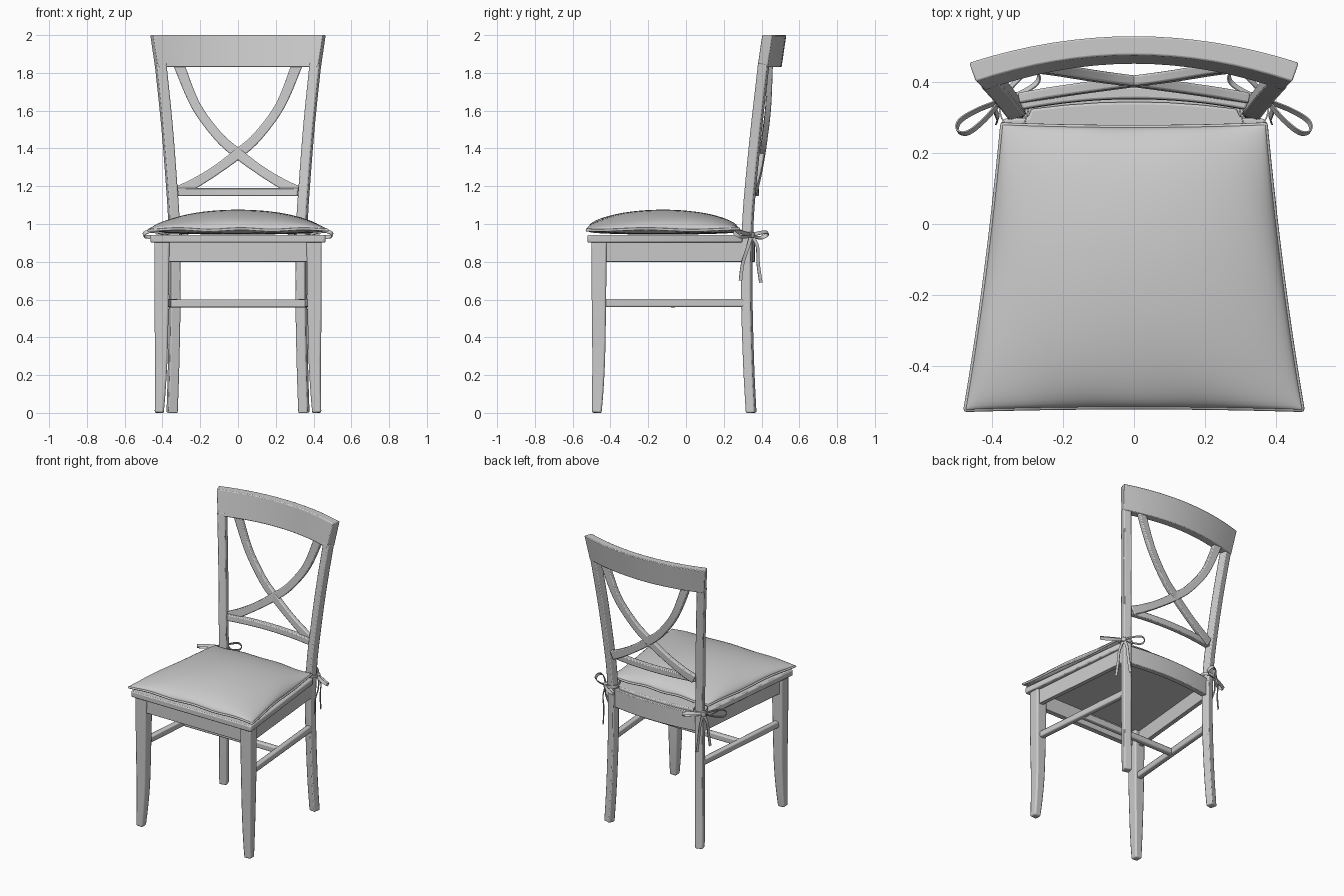
import bpy, bmesh, math
from mathutils import Vector

if "Cube" in bpy.data.objects:
    bpy.data.objects.remove(bpy.data.objects["Cube"])


def make(name, verts, faces, bevel=0.0, mirror=False, angle=40):
    """Mesh object from verts/faces, with optional bevel and x mirror."""
    me = bpy.data.meshes.new(name)
    me.from_pydata([tuple(v) for v in verts], [], faces)
    bm = bmesh.new()
    bm.from_mesh(me)
    bmesh.ops.recalc_face_normals(bm, faces=bm.faces)
    bm.to_mesh(me)
    bm.free()
    ob = bpy.data.objects.new(name, me)
    bpy.context.collection.objects.link(ob)
    bpy.ops.object.select_all(action='DESELECT')
    ob.select_set(True)
    bpy.context.view_layer.objects.active = ob
    bpy.ops.object.shade_smooth_by_angle(angle=math.radians(angle))
    if bevel:
        b = ob.modifiers.new("bevel", 'BEVEL')
        b.width, b.segments, b.limit_method = bevel, 2, 'ANGLE'
        b.angle_limit = math.radians(40)
    if mirror:
        m = ob.modifiers.new("mirror", 'MIRROR')
        m.use_mirror_merge = False
    return ob


def spline(keys, n):
    """Catmull-Rom through tuples of any length."""
    k = [keys[0]] + list(keys) + [keys[-1]]
    out = []
    for i in range(1, len(k) - 2):
        for s in range(n):
            t = s / n
            out.append([0.5 * (2 * b + (c - a) * t + (2 * a - 5 * b + 4 * c - d) * t * t
                               + (3 * b - a - 3 * c + d) * t ** 3)
                        for a, b, c, d in zip(k[i - 1], k[i], k[i + 1], k[i + 2])])
    return out + [list(keys[-1])]


def loft(name, rings, **kw):
    """Skin closed rings of equal length and cap both ends."""
    m = len(rings[0])
    faces = [(i * m + j, i * m + (j + 1) % m, (i + 1) * m + (j + 1) % m, (i + 1) * m + j)
             for i in range(len(rings) - 1) for j in range(m)]
    last = (len(rings) - 1) * m
    faces += [tuple(range(m)), tuple(range(last, last + m))]
    return make(name, [v for r in rings for v in r], faces, **kw)


def sweep(name, keys, up, n=5, **kw):
    """Rectangular bar along (x, y, z, width, height) keys; height follows up."""
    p = spline(keys, n)
    up = Vector(up)
    rings = []
    for i, q in enumerate(p):
        t = Vector(p[min(i + 1, len(p) - 1)][:3]) - Vector(p[max(i - 1, 0)][:3])
        s = t.cross(up).normalized()
        h = s.cross(t).normalized()
        c, s, h = Vector(q[:3]), s * q[3] / 2, h * q[4] / 2
        rings.append([c - s - h, c + s - h, c + s + h, c - s + h])
    return loft(name, rings, **kw)


def prism(name, outline, z0, z1, **kw):
    return loft(name, [[Vector((x, y, z)) for x, y in outline] for z in (z0, z1)], **kw)


def bowed_rail(name, half, y_mid, sag, thick, z0, z1, **kw):
    """Cross rail bowed backwards; pairs give bottom and top values."""
    rings = []
    for i in range(17):
        u = i / 8 - 1
        r = []
        for k, z in ((0, z0), (1, z1)):
            back = y_mid[k] - sag * u * u
            row = [Vector((u * half[k], back, z)),
                   Vector((u * (half[k] - thick * 0.35), back - thick, z))]
            r += row if k == 0 else row[::-1]
        rings.append(r)
    return loft(name, rings, **kw)


# Front legs, tapering with a slight sabre curve
sweep("front_leg", [(.403, -.460, .91, .080, .080), (.405, -.461, .60, .076, .076),
                    (.406, -.462, .30, .066, .068), (.411, -.467, .12, .056, .060),
                    (.417, -.472, 0, .048, .050)], (0, 1, 0), bevel=.009, mirror=True)

# Rear legs continuing up into the back posts, turned to follow the curved back
sweep("rear_leg_post", [(.349, .345, 0, .052, .048), (.341, .332, .25, .053, .050),
                        (.335, .322, .60, .054, .052), (.335, .323, .85, .054, .052),
                        (.340, .329, 1.03, .053, .052), (.351, .342, 1.2, .052, .052),
                        (.376, .374, 1.52, .053, .052), (.410, .412, 1.85, .054, .052)],
      (math.sin(.27), math.cos(.27), 0), bevel=.007, mirror=True)

# Back rest rails
bowed_rail("top_rail", (.441, .466), (.506, .531), .075, .054, 1.83, 2.0, bevel=.005)
bowed_rail("lower_back_rail", (.325, .327), (.386, .388), .030, .034, 1.148, 1.19, bevel=.006)

# Crossed curved slats
for sx, side in ((1, "a"), (-1, "b")):
    keys = [(-.315, .445, 1.85, .058, .030), (-.225, .436, 1.63, .050, .030),
            (-.105, .417, 1.465, .050, .030), (0, .403, 1.372, .054, .030),
            (.12, .387, 1.283, .050, .030), (.23, .371, 1.215, .054, .030),
            (.315, .356, 1.172, .060, .030)]
    sweep("cross_slat_" + side, [(k[0] * sx,) + k[1:] for k in keys], (0, 1, 0), bevel=.006)

# Seat board, with a bowed tongue between the posts
right = [(.455, -.522), (.464, -.512), (.376, .285), (.366, .298), (.30, .300), (.29, .325)]
arc = [(.29 * u, .345 - .02 * u * u) for u in (.66, .33, 0, -.33, -.66)]
prism("seat", right + arc + [(-x, y) for x, y in reversed(right)], .902, .943, bevel=.007)

# Aprons under the seat
prism("front_apron", [(-.39, -.485), (.39, -.485), (.39, -.450), (-.39, -.450)], .80, .91,
      bevel=.003)
prism("side_apron", [(.428, -.45), (.357, .31), (.327, .31), (.398, -.45)], .80, .91,
      bevel=.003, mirror=True)
bowed_rail("back_apron", (.325, .325), (.366, .366), .030, .036, .80, .925, bevel=.004)

# Stretchers forming an H
sweep("side_stretcher", [(.403, -.45, .582, .036, .044), (.338, .32, .582, .036, .044)],
      (0, 0, 1), n=1, bevel=.008, mirror=True)
sweep("cross_stretcher", [(-.37, -.07, .58, .036, .042), (.37, -.07, .58, .036, .042)],
      (0, 0, 1), n=1, bevel=.008)


# Padded cushion: domed top, nearly flat underside, corners pulled outwards
def cushion_point(u, v, up):
    f = max((1 - u * u) * (1 - v * v), 0)
    x = u * (.423 - .052 * v) * (1 - .018 * (1 - v * v))
    y = -.122 + v * .402 * (1 - .018 * (1 - u * u))
    ripple = .004 * math.sin(9 * u + 5 * v) * max(abs(u), abs(v)) ** 8
    z = .978 + ripple + (.098 * f ** .55 if up else -.034 * f ** .2)
    return Vector((x, y, z))


N = 28
steps = [math.sin((i / N - .5) * math.pi) for i in range(N + 1)]
verts = [cushion_point(u, v, up) for up in (True, False) for v in steps for u in steps]
faces = []
for o in (0, (N + 1) ** 2):
    for j in range(N):
        for i in range(N):
            a = o + j * (N + 1) + i
            faces.append((a, a + 1, a + N + 2, a + N + 1))
cushion = make("cushion", verts, faces, angle=80)
bm = bmesh.new()
bm.from_mesh(cushion.data)
bmesh.ops.remove_doubles(bm, verts=bm.verts, dist=1e-5)
bmesh.ops.recalc_face_normals(bm, faces=bm.faces)
bm.to_mesh(cushion.data)
bm.free()

# Piping around the cushion edge
edge = ([(u, -1) for u in steps[:-1]] + [(1, v) for v in steps[:-1]]
        + [(-u, 1) for u in steps[:-1]] + [(-1, -v) for v in steps[:-1]])
cu = bpy.data.curves.new("cushion_piping", 'CURVE')
cu.dimensions, cu.bevel_depth, cu.bevel_resolution = '3D', .007, 2
sp = cu.splines.new('POLY')
sp.points.add(len(edge) - 1)
for p, (u, v) in zip(sp.points, edge):
    p.co = (*(cushion_point(u, v, True) - Vector((0, 0, .008))), 1)
sp.use_cyclic_u = True
bpy.context.collection.objects.link(bpy.data.objects.new("cushion_piping", cu))

# Ribbon ties: strap round the post, two loops, two tails and a knot
knot = Vector((.376, .347, .942))
ribbon = (.004, .020)
sweep("tie_strap", [(.345, .262, .965, *ribbon), (.374, .300, .955, *ribbon),
                    (*knot, *ribbon), (.335, .362, .945, *ribbon),
                    (.298, .335, .950, *ribbon), (.315, .270, .965, *ribbon)],
      (0, 0, 1), mirror=True)
for name, d in (("outer", Vector((.122, -.085, .006))), ("back", Vector((-.105, .080, .0)))):
    spread = Vector((d.y, -d.x, 0)).normalized() * .024 + Vector((0, 0, .017))
    shape = [(0, 0), (.45, .7), (.85, .85), (1, 0), (.85, -.85), (.45, -.7), (0, 0)]
    sweep("bow_loop_" + name, [(*(knot + d * a + spread * b), *ribbon) for a, b in shape],
          spread.cross(d).normalized(), mirror=True)
sweep("bow_tail_front", [(*knot, .020, .004), (.392, .325, .87, .018, .004),
                         (.384, .300, .79, .018, .004), (.388, .288, .70, .018, .004)],
      (1, .3, 0), mirror=True)
sweep("bow_tail_back", [(*knot, .020, .004), (.375, .378, .88, .018, .004),
                        (.366, .382, .79, .018, .004), (.362, .396, .69, .018, .004)],
      (1, .4, 0), mirror=True)
sweep("bow_knot", [(.364, .356, .942, .018, .022), (*knot, .026, .032),
                   (.390, .338, .942, .018, .022)], (0, 0, 1), bevel=.005, mirror=True)
